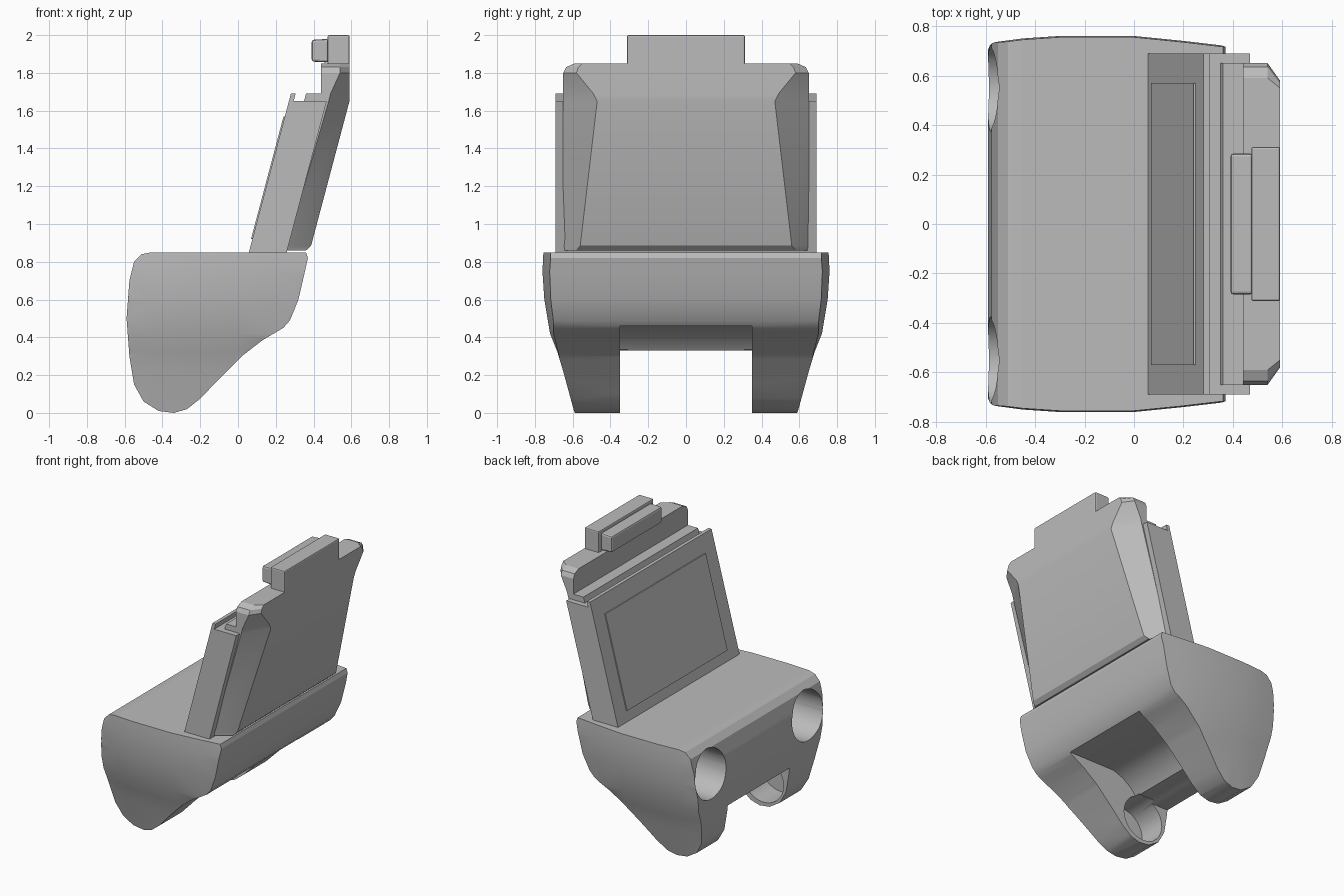
import bpy, bmesh, math
from mathutils import Matrix, Vector

old = bpy.data.objects.get("Cube")
if old:
    bpy.data.objects.remove(old, do_unlink=True)

grey = bpy.data.materials.new("plain_grey")
grey.use_nodes = True
colour = (0.5, 0.5, 0.5, 1)
grey.diffuse_color = colour
grey.node_tree.nodes["Principled BSDF"].inputs["Base Color"].default_value = colour


def finish(bm, name, smooth=None):
    bmesh.ops.recalc_face_normals(bm, faces=bm.faces)
    mesh = bpy.data.meshes.new(name)
    bm.to_mesh(mesh)
    bm.free()
    mesh.materials.append(grey)
    ob = bpy.data.objects.new(name, mesh)
    bpy.context.collection.objects.link(ob)
    if smooth:
        activate(ob)
        bpy.ops.object.shade_smooth_by_angle(angle=math.radians(smooth))
    return ob


def activate(ob):
    bpy.ops.object.select_all(action='DESELECT')
    ob.select_set(True)
    bpy.context.view_layer.objects.active = ob


def prism(profile, half):
    """Extrude an (x, z) profile across y."""
    bm = bmesh.new()
    face = bm.faces.new([bm.verts.new((x, -half, z)) for x, z in profile])
    out = bmesh.ops.extrude_face_region(bm, geom=[face])["geom"]
    verts = [g for g in out if isinstance(g, bmesh.types.BMVert)]
    bmesh.ops.translate(bm, verts=verts, vec=(0, 2 * half, 0))
    return bm


def loft(rings):
    bm = bmesh.new()
    loops = [[bm.verts.new(p) for p in ring] for ring in rings]
    for a, b in zip(loops, loops[1:]):
        for i in range(len(a)):
            j = (i + 1) % len(a)
            bm.faces.new((a[i], a[j], b[j], b[i]))
    bm.faces.new(loops[0])
    bm.faces.new(loops[-1])
    return bm


def cut(target, cutter):
    cutter.hide_render = True
    mod = target.modifiers.new("cut", 'BOOLEAN')
    mod.operation = 'DIFFERENCE'
    mod.solver = 'EXACT'
    mod.object = cutter
    activate(target)
    bpy.ops.object.modifier_apply(modifier=mod.name)
    bpy.data.objects.remove(cutter, do_unlink=True)


def cylinder(centre, axis, radius, depth):
    bm = bmesh.new()
    turn = Vector((0, 0, 1)).rotation_difference(Vector(axis)).to_matrix().to_4x4()
    bmesh.ops.create_cone(bm, cap_ends=True, segments=32, radius1=radius, radius2=radius,
                          depth=depth, matrix=Matrix.Translation(centre) @ turn)
    return finish(bm, "hole_cutter")


def bevelled(bm, width):
    bmesh.ops.bevel(bm, geom=bm.edges[:], offset=width, segments=2, affect='EDGES', profile=0.5)
    return bm


def interp(table, t):
    for (a, u), (b, v) in zip(table, table[1:]):
        if t <= b:
            return u + (v - u) * max(0, (t - a) / (b - a))
    return table[-1][1]


# Base: side profile with bulging sides that taper into the legs
side = [(-.46, .85), (.36, .85), (.37, .82), (.35, .73), (.32, .6), (.275, .49), (.24, .45),
        (.13, .385), (.02, .3), (-.1, .18), (-.2, .075), (-.27, .02), (-.34, 0), (-.42, .01),
        (-.5, .06), (-.55, .15), (-.575, .3), (-.59, .5), (-.575, .7), (-.55, .8), (-.51, .84)]
width_by_height = [(0, .59), (.22, .65), (.32, .68), (.42, .72), (.6, .75), (.75, .76), (.85, .755)]
narrowing = [(-.6, .03), (-.45, .01), (-.3, 0), (0, 0), (.2, .02), (.37, .04)]
bm = prism(side, 1)
for axis, stops in (((0, 0, 1), width_by_height), ((1, 0, 0), narrowing)):
    for stop, _ in stops[1:-1]:
        bmesh.ops.bisect_plane(bm, geom=bm.verts[:] + bm.edges[:] + bm.faces[:],
                               plane_co=Vector(axis) * stop, plane_no=axis)
for v in bm.verts:
    v.co.y *= interp(width_by_height, v.co.z) - interp(narrowing, v.co.x)
bmesh.ops.triangulate(bm, faces=bm.faces[:])
base = finish(bm, "base")

# Slot between the legs
slot = [(.6, .46), (-.12, .46), (-.2, .43), (-.27, .38), (-.31, .33),
        (-1, .33), (-1, -.5), (.6, -.5)]
cut(base, finish(prism(slot, .35), "slot_cutter"))

# Round openings in the front and in the inner leg faces
for s in (-1, 1):
    cut(base, cylinder((-.5, s * .55, .63), (1, 0, 0), .175, .6))
    cut(base, cylinder((-.37, s * .43, .19), (0, 1, 0), .16, .24))
activate(base)
bpy.ops.object.shade_smooth_by_angle(angle=math.radians(30))

# Tilted screen housing
LEAN = .265


def front_x(z):
    return .06 + LEAN * (z - .86)


def leaning(z0, z1, d0, d1):
    return [(front_x(z0) + d0, z0), (front_x(z1) + d0, z1),
            (front_x(z1) + d1, z1), (front_x(z0) + d1, z0)]


finish(prism(leaning(.84, 1.65, 0, .2), .69), "screen_housing")
finish(prism(leaning(1.65, 1.69, 0, .025), .69), "housing_front_lip")
finish(prism(leaning(1.65, 1.69, .08, .2), .65), "housing_top_ledge")
finish(prism(leaning(.92, 1.57, -.007, .001), .57), "screen")

# Rear shell with chamfered sides, rising above the screen
sections = [(.86, .2, .25, .36, .65, .58), (.885, .2, .26, .387, .65, .56),
            (1.65, .4, .48, .59, .65, .47), (1.69, .44, .49, .59, .65, .49),
            (1.8, .44, .54, .59, .65, .58), (1.83, .44, .54, .59, .635, .57),
            (1.85, .44, .54, .59, .59, .55)]
finish(loft([[(xf, -wo, z), (xm, -wo, z), (xb, -wb, z), (xb, wb, z), (xm, wo, z), (xf, wo, z)]
             for z, xf, xm, xb, wo, wb in sections]), "rear_shell", 20)

# Top hump and the bar mounted in front of it
hump = [(.475, 1.83), (.59, 1.83), (.59, 2), (.475, 2)]
bar = [(.39, 1.86), (.48, 1.855), (.48, 1.98), (.39, 1.975)]
finish(bevelled(prism(hump, .312), .008), "top_hump")
finish(bevelled(prism(bar, .285), .012), "front_bar")
